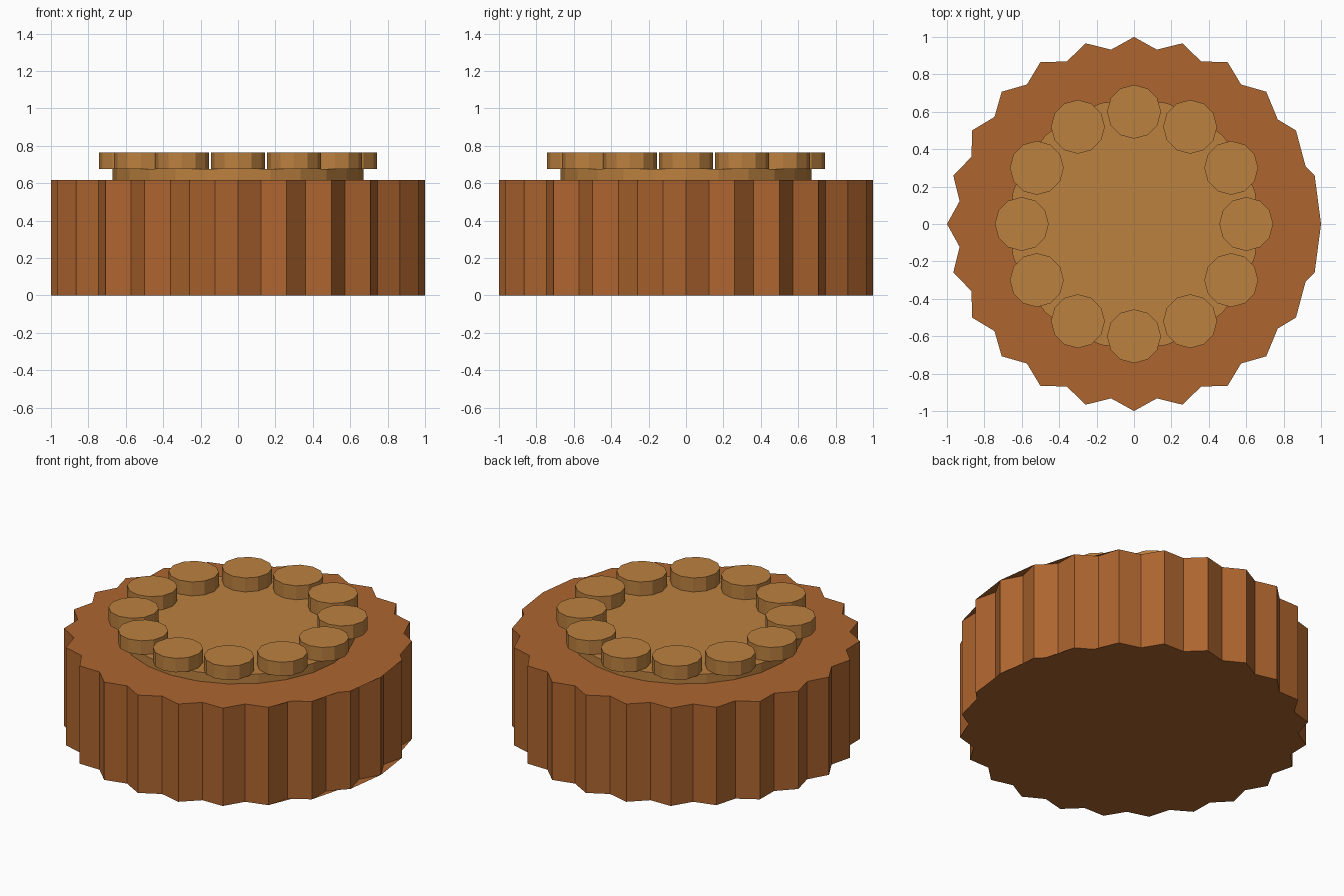
import bpy, bmesh
from math import cos, sin, pi

default = bpy.data.objects.get("Cube")
if default:
    bpy.data.objects.remove(default, do_unlink=True)


def material(name, rgb):
    mat = bpy.data.materials.new(name)
    mat.use_nodes = True
    mat.diffuse_color = (*rgb, 1)
    mat.node_tree.nodes["Principled BSDF"].inputs["Base Color"].default_value = (*rgb, 1)
    return mat


def prism(name, radii, z0, z1, mat, centre=(0, 0)):
    """Upright prism; one radius per corner, caps fanned from the +x corner."""
    n = len(radii)
    bm = bmesh.new()
    rings = []
    for z in (0, z1 - z0):
        rings.append([bm.verts.new((r * cos(2 * pi * i / n), r * sin(2 * pi * i / n), z))
                      for i, r in enumerate(radii)])
    low, high = rings
    for i in range(n):
        j = (i + 1) % n
        bm.faces.new((low[i], low[j], high[j], high[i]))
    for i in range(1, n - 1):
        bm.faces.new((high[0], high[i], high[i + 1]))
        bm.faces.new((low[0], low[i + 1], low[i]))
    mesh = bpy.data.meshes.new(name)
    bm.to_mesh(mesh)
    bm.free()
    mesh.materials.append(mat)
    obj = bpy.data.objects.new(name, mesh)
    obj.location = (*centre, z0)
    bpy.context.collection.objects.link(obj)
    return obj


chocolate = material("warm brown", (0.423, 0.130, 0.028))
caramel = material("golden tan", (0.505, 0.220, 0.050))

BODY_TOP, DISC_TOP, KNOB_TOP = 0.618, 0.676, 0.764

# Fluted body: alternating ridges and grooves
prism("fluted_body", [1.0, 0.94] * 24, 0, BODY_TOP, chocolate)

# Raised disc on top
prism("top_disc", [0.67] * 24, BODY_TOP, DISC_TOP, caramel)

# Ring of round knobs on the disc's rim
for k in range(12):
    a = 2 * pi * k / 12
    prism(f"rim_knob_{k + 1}", [0.144] * 12, DISC_TOP, KNOB_TOP, caramel,
          (0.6 * cos(a), 0.6 * sin(a)))
